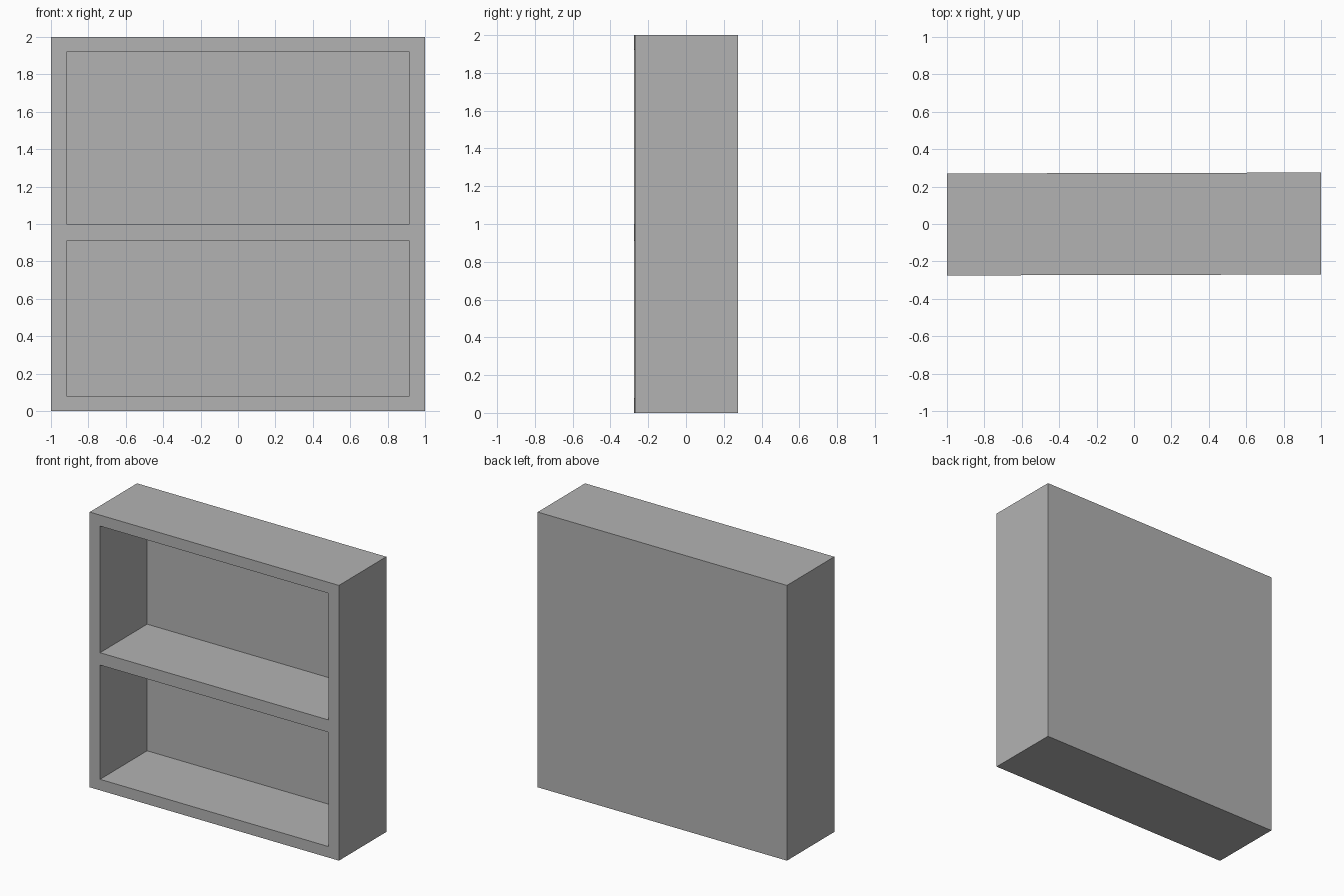
import bpy
import bmesh
from mathutils import Matrix, Vector

cube = bpy.data.objects.get("Cube")
if cube:
    bpy.data.objects.remove(cube, do_unlink=True)

HALF_DEPTH = 0.2725
BACK = 0.003          # thickness of the back sheet
TWIST = 0.0025        # slight turn about the vertical axis

# Board edges across the front
xs = [-1.0, -0.917, 0.917, 1.0]
zs = [0.0, 0.08, 0.91, 1.0, 1.92, 2.0]

grey = bpy.data.materials.new("grey")
grey.use_nodes = True
colour = (0.45, 0.45, 0.45, 1.0)
grey.diffuse_color = colour
grey.node_tree.nodes["Principled BSDF"].inputs["Base Color"].default_value = colour

bm = bmesh.new()

# Front face divided into frame strips and two openings
grid = [[bm.verts.new((x, -HALF_DEPTH, z)) for x in xs] for z in zs]
openings = []
for row in range(len(zs) - 1):
    for col in range(len(xs) - 1):
        face = bm.faces.new((grid[row][col], grid[row][col + 1],
                             grid[row + 1][col + 1], grid[row + 1][col]))
        if col == 1 and row in (1, 3):
            openings.append(face)

# Solid case body
result = bmesh.ops.extrude_face_region(bm, geom=bm.faces[:], use_keep_orig=True)
back_verts = [g for g in result["geom"] if isinstance(g, bmesh.types.BMVert)]
bmesh.ops.translate(bm, verts=back_verts, vec=Vector((0, 2 * HALF_DEPTH, 0)))
bmesh.ops.recalc_face_normals(bm, faces=bm.faces[:])

# Sink the two compartments almost to the back
for face in openings:
    deep = bmesh.ops.extrude_discrete_faces(bm, faces=[face])["faces"][0]
    bmesh.ops.translate(bm, verts=deep.verts[:],
                        vec=Vector((0, 2 * HALF_DEPTH - BACK, 0)))
bmesh.ops.recalc_face_normals(bm, faces=bm.faces[:])
bmesh.ops.rotate(bm, verts=bm.verts[:], cent=Vector((0, 0, 0)),
                 matrix=Matrix.Rotation(TWIST, 3, 'Z'))

mesh = bpy.data.meshes.new("shelf_case")
bm.to_mesh(mesh)
bm.free()
mesh.materials.append(grey)
shelf = bpy.data.objects.new("shelf_case", mesh)
bpy.context.collection.objects.link(shelf)
